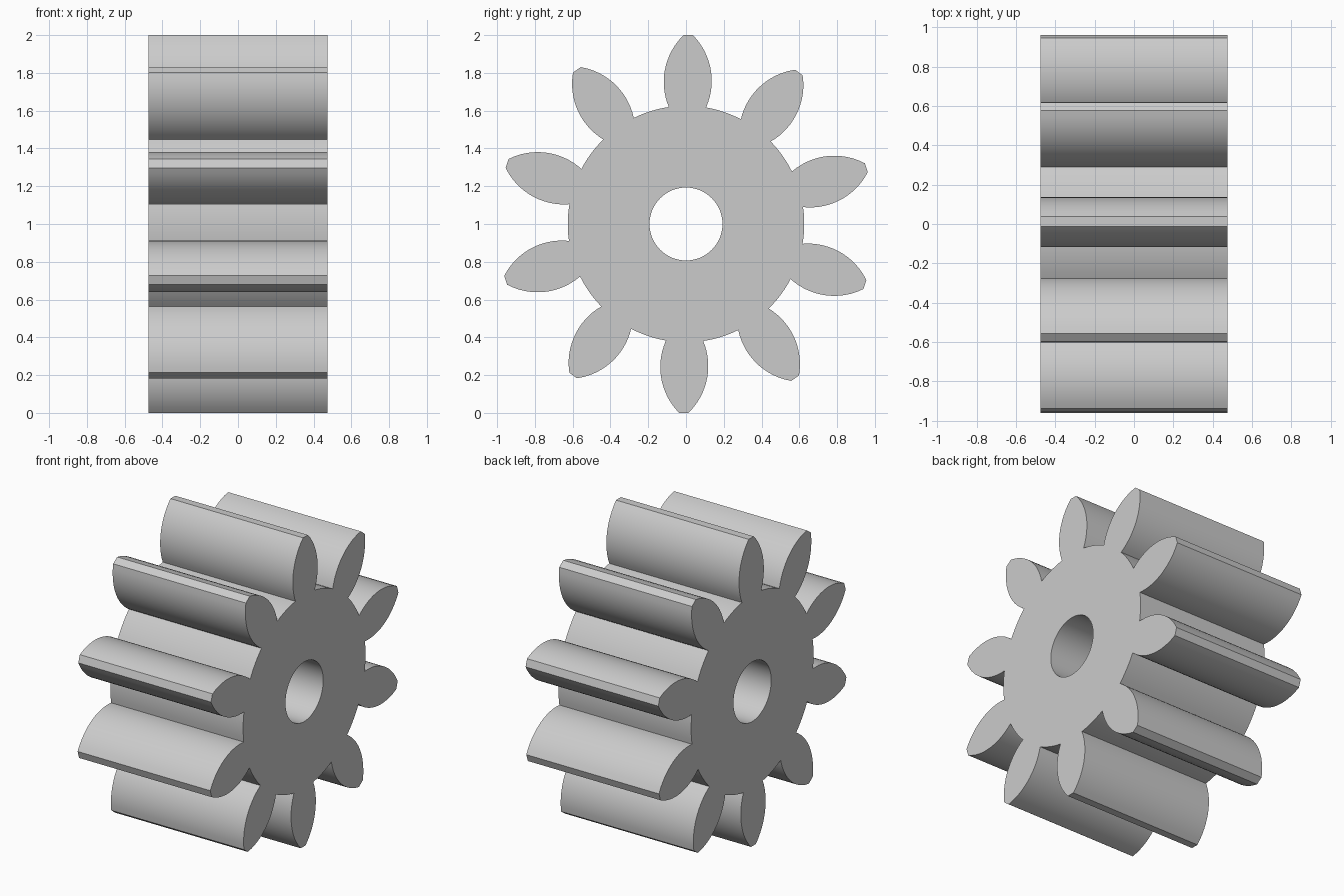
import bpy, bmesh, math

cube = bpy.data.objects.get("Cube")
if cube:
    bpy.data.objects.remove(cube, do_unlink=True)

TEETH = 10
HALF_LENGTH = 0.475
ROOT_R, TIP_R, BORE_R = 0.626, 1.0, 0.193
FLANK_R, FLANK_AT, MAX_HALF = 0.345, 0.755, 0.127  # bulging flank arc
PHASE = math.radians(0.7)
PITCH = math.tau / TEETH
STEPS = 14


def make_material(name, value):
    mat = bpy.data.materials.new(name)
    mat.use_nodes = True
    colour = (value, value, value, 1)
    mat.diffuse_color = colour
    mat.node_tree.nodes["Principled BSDF"].inputs["Base Color"].default_value = colour
    return mat


def half_width(r):
    return MAX_HALF - FLANK_R + math.sqrt(FLANK_R ** 2 - (r - FLANK_AT) ** 2)


def polar(r, angle):
    return (r * math.sin(angle), 1 + r * math.cos(angle))


def gear_outline():
    # One flank from root to tip, as (half width, height along the tooth)
    base = 0.618
    flank = []
    for i in range(STEPS + 1):
        h = base + (TIP_R - base) * i / STEPS
        flank.append((half_width(h), h))
    edge = math.atan2(*flank[0])
    points = []
    for k in range(TEETH):
        a = PHASE + k * PITCH
        tooth = [(-w, h) for w, h in flank] + flank[::-1]
        points += [polar(math.hypot(w, h), a + math.atan2(w, h)) for w, h in tooth]
        # Root arc across the valley to the next tooth
        for i in range(1, 6):
            points.append(polar(ROOT_R, a + edge + (PITCH - 2 * edge) * i / 6))
    return points


def add_loop(bm, points):
    verts = [bm.verts.new((-HALF_LENGTH, y, z)) for y, z in points]
    return [bm.edges.new((v, verts[(i + 1) % len(verts)])) for i, v in enumerate(verts)]


# Gear body: filled profile with a bore, extruded along the axis
bm = bmesh.new()
bore = [polar(BORE_R, math.tau * i / 64) for i in range(64)]
edges = add_loop(bm, gear_outline()) + add_loop(bm, bore)
bmesh.ops.triangle_fill(bm, edges=edges, use_beauty=True, use_dissolve=False)
result = bmesh.ops.extrude_face_region(bm, geom=bm.faces[:], use_keep_orig=True)
moved = [g for g in result["geom"] if isinstance(g, bmesh.types.BMVert)]
bmesh.ops.translate(bm, verts=moved, vec=(2 * HALF_LENGTH, 0, 0))
bmesh.ops.recalc_face_normals(bm, faces=bm.faces[:])

mesh = bpy.data.meshes.new("spur_gear")
bm.to_mesh(mesh)
bm.free()
gear = bpy.data.objects.new("spur_gear", mesh)
bpy.context.collection.objects.link(gear)
mesh.materials.append(make_material("plain grey", 0.6))

# Smooth flanks, crisp tips and end faces
bpy.ops.object.select_all(action='DESELECT')
gear.select_set(True)
bpy.context.view_layer.objects.active = gear
bpy.ops.object.shade_smooth_by_angle(angle=math.radians(25))
